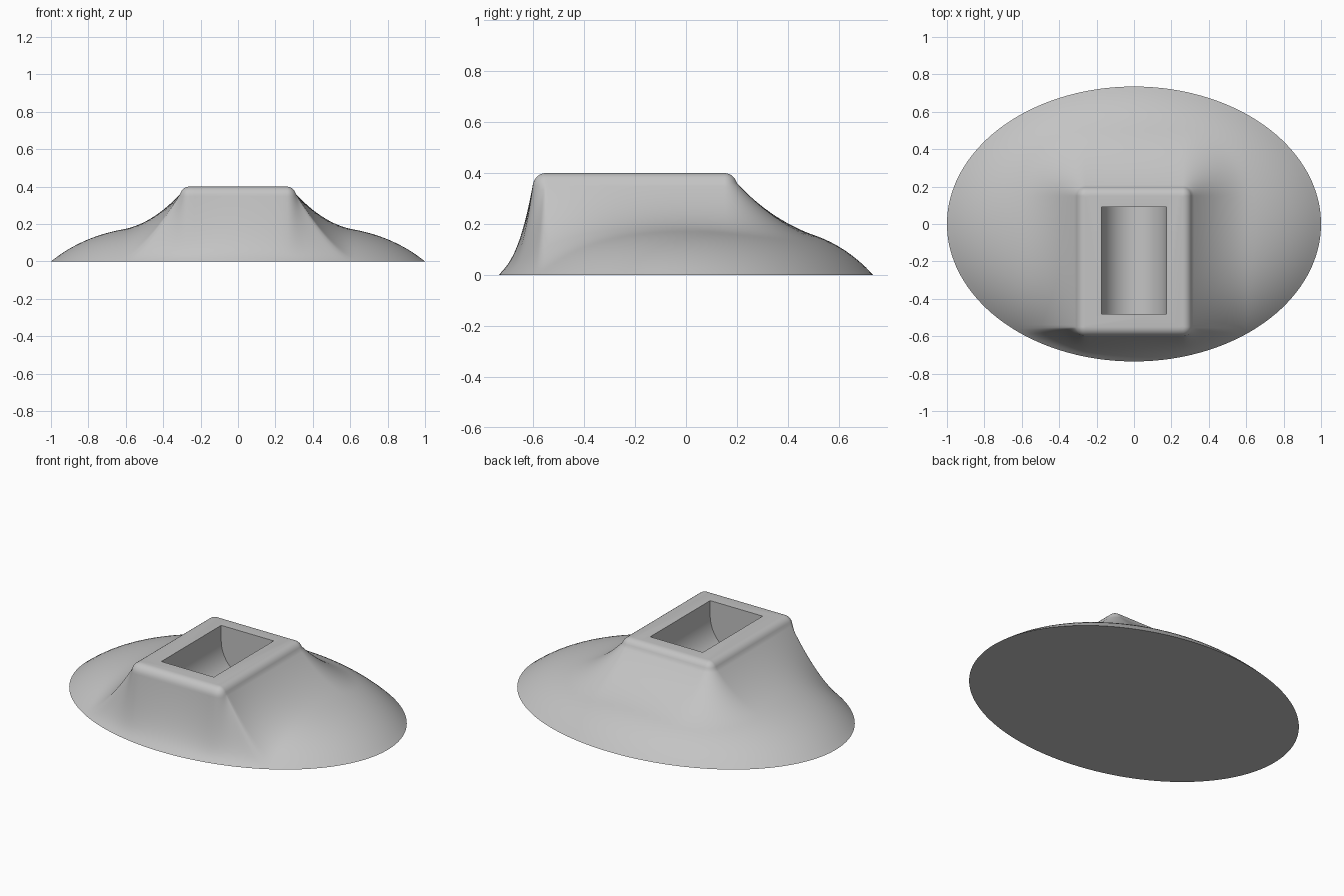
import bpy, bmesh, math
from mathutils import Vector

if "Cube" in bpy.data.objects:
    bpy.data.objects.remove(bpy.data.objects["Cube"])

A, B = 1.0, 0.735            # oval base radii
TOP, ROUND = 0.4, 0.05       # block height, edge rounding
CORE = (-0.26, 0.26, -0.55, 0.15)  # flat top: x min, x max, y min, y max
SEGS, STEPS = 160, 24

grey = bpy.data.materials.new("plain grey")
grey.use_nodes = True
colour = (0.55, 0.55, 0.55, 1)
grey.diffuse_color = colour
grey.node_tree.nodes["Principled BSDF"].inputs["Base Color"].default_value = colour


def make_object(name, bm):
    bmesh.ops.recalc_face_normals(bm, faces=bm.faces[:])
    mesh = bpy.data.meshes.new(name)
    bm.to_mesh(mesh)
    bm.free()
    mesh.materials.append(grey)
    obj = bpy.data.objects.new(name, mesh)
    bpy.context.collection.objects.link(obj)
    return obj


def clamp(v, low, high):
    return max(low, min(high, v))


def column(angle):
    """Points running from the oval rim up the flared side to the block's top edge."""
    rim = Vector((A * math.cos(angle), B * math.sin(angle)))
    core = Vector((clamp(rim.x, *CORE[:2]), clamp(rim.y, *CORE[2:])))
    out = (rim - core).normalized()
    foot = core + out * ROUND
    length = (rim - foot).length
    reach = min(0.3, length)
    power = 3 - clamp((length - 0.13) / 0.2, 0, 1)
    points = []
    for j in range(STEPS, -1, -1):
        d = length * (j / STEPS) ** 1.3
        p = foot + out * d
        rho = math.hypot(p.x / A, p.y / B)
        dome = 0.2 * (1 - rho ** 4)
        flare = max(0, 1 - d / reach) ** power
        points.append((p.x, p.y, max(0, dome + (TOP - 0.04 - dome) * flare)))
    for k in range(1, 7):
        a = math.radians(12 + 13 * k)
        p = core + out * ROUND * math.cos(a)
        points.append((p.x, p.y, TOP - ROUND + ROUND * math.sin(a)))
    return points


# Flared body, skinned from columns around the oval
bm = bmesh.new()
cols = [[bm.verts.new(p) for p in column(2 * math.pi * i / SEGS)] for i in range(SEGS)]
for i in range(SEGS):
    a, b = cols[i], cols[(i + 1) % SEGS]
    for j in range(len(a) - 1):
        bm.faces.new((a[j], b[j], b[j + 1], a[j + 1]))
bm.faces.new([c[0] for c in cols])
bm.faces.new([c[-1] for c in cols])
body = make_object("flared_base", bm)

# Round-bottomed pocket cutter, running front to back
bm = bmesh.new()
profile = [(-0.175, 0.5), (0.175, 0.5)]
for k in range(33):
    a = math.pi * k / 32
    profile.append((0.175 * math.cos(a), 0.31 - 0.19 * math.sin(a)))
face = bm.faces.new([bm.verts.new((x, -0.48, z)) for x, z in profile])
ext = bmesh.ops.extrude_face_region(bm, geom=[face])
moved = [g for g in ext["geom"] if isinstance(g, bmesh.types.BMVert)]
bmesh.ops.translate(bm, vec=(0, 0.57, 0), verts=moved)
cutter = make_object("pocket_cutter", bm)
cutter.hide_render = True

# Cut the pocket, then discard the cutter
cut = body.modifiers.new("pocket", "BOOLEAN")
cut.operation = "DIFFERENCE"
cut.solver = "EXACT"
cut.object = cutter
bpy.ops.object.select_all(action="DESELECT")
body.select_set(True)
bpy.context.view_layer.objects.active = body
bpy.ops.object.modifier_apply(modifier=cut.name)
bpy.data.objects.remove(cutter)
bpy.ops.object.shade_smooth_by_angle(angle=math.radians(35))
